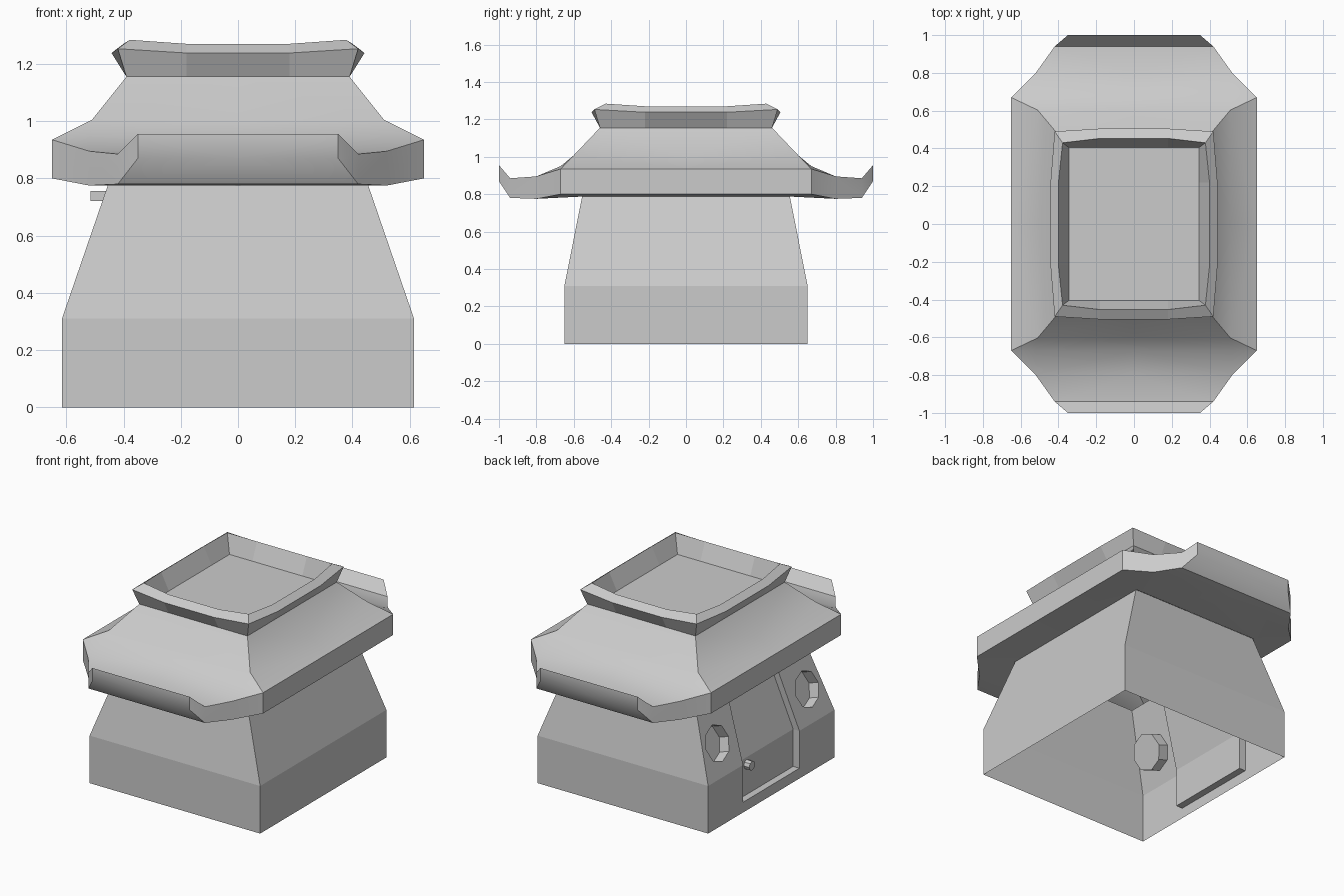
import bpy, bmesh, math
from mathutils import Vector, Matrix

if "Cube" in bpy.data.objects:
    bpy.data.objects.remove(bpy.data.objects["Cube"])


def finish(bm, name):
    me = bpy.data.meshes.new(name)
    bm.to_mesh(me)
    bm.free()
    ob = bpy.data.objects.new(name, me)
    bpy.context.collection.objects.link(ob)
    return ob


def four_way(name, pts, faces):
    """Build one quadrant (+x, +y) and mirror it in x and y."""
    bm = bmesh.new()
    for sx in (1, -1):
        for sy in (1, -1):
            vs = {k: bm.verts.new((sx * x, sy * y, z)) for k, (x, y, z) in pts.items()}
            for f in faces:
                bm.faces.new([vs[k] for k in f])
    bmesh.ops.remove_doubles(bm, verts=bm.verts, dist=1e-4)
    bmesh.ops.recalc_face_normals(bm, faces=bm.faces)
    return finish(bm, name)


def loft(name, rings):
    """Closed solid through a list of equally long rings."""
    bm = bmesh.new()
    rows = [[bm.verts.new(p) for p in r] for r in rings]
    for a, b in zip(rows, rows[1:]):
        for i in range(len(a)):
            j = (i + 1) % len(a)
            bm.faces.new((a[i], a[j], b[j], b[i]))
    bm.faces.new(rows[0])
    bm.faces.new(rows[-1])
    bmesh.ops.recalc_face_normals(bm, faces=bm.faces)
    return finish(bm, name)


def prism(name, centre, axis, radius, depth, sides=8):
    bm = bmesh.new()
    rot = Vector((0, 0, 1)).rotation_difference(Vector(axis)).to_matrix().to_4x4()
    bmesh.ops.create_cone(bm, cap_ends=True, segments=sides, radius1=radius, radius2=radius,
                          depth=depth, matrix=Matrix.Translation(centre) @ rot)
    return finish(bm, name)


# Body: tapered walls
def rect(x, y, z):
    return [(x, y, z), (-x, y, z), (-x, -y, z), (x, -y, z)]


body = loft("body", [rect(0.615, 0.65, 0), rect(0.615, 0.65, 0.31), rect(0.45, 0.555, 0.79)])

# Cutters on the left wall: door recess and two octagonal windows
slope = 0.165 / 0.48


def wall_x(z):
    return -0.615 + max(0, z - 0.31) * slope


d = 0.045
door_z = (0.067, 0.31, 0.71)
door_half = (0.29, 0.29, 0.25)
cutters = [loft("door_cutter", [
    [(wall_x(z) - 0.1, -h, z), (wall_x(z) - 0.1, h, z), (wall_x(z) + d, h, z), (wall_x(z) + d, -h, z)]
    for z, h in zip(door_z, door_half)])]
normal = Vector((-1, 0, slope)).normalized()
for s in (1, -1):
    mouth = Vector((wall_x(0.5), s * 0.462, 0.5))
    cutters.append(prism("window_cutter", mouth, normal, 0.115, 0.14))
for c in cutters:
    c.hide_render = True
    m = body.modifiers.new("cut", "BOOLEAN")
    m.operation = "DIFFERENCE"
    m.solver = "EXACT"
    m.object = c
bpy.context.view_layer.update()
body.data = bpy.data.meshes.new_from_object(body.evaluated_get(bpy.context.evaluated_depsgraph_get()))
body.modifiers.clear()
for c in cutters:
    bpy.data.objects.remove(c)

# Open the bottom and top of the body shell
bm = bmesh.new()
bm.from_mesh(body.data)
ends = [f for f in bm.faces if all(v.co.z < 1e-3 for v in f.verts) or all(v.co.z > 0.785 for v in f.verts)]
bmesh.ops.delete(bm, geom=ends, context="FACES")
bm.to_mesh(body.data)
bm.free()

# Door knob and small bar above the door
prism("door_knob", (-0.59, 0.19, 0.265), (-1, 0, 0), 0.03, 0.04)
loft("door_bar", [[(x, y, z) for x, z in ((-0.515, 0.72), (-0.515, 0.755), (-0.45, 0.755), (-0.45, 0.72))]
                  for y in (-0.2, 0.2)])

# Roof: one quadrant; t/m/s = upper rows, a-d = rim top, e-h = rim bottom, u = inner underside
P = {
    "t0": (0, .46, 1.155), "t1": (.39, .46, 1.155), "t2": (.39, 0, 1.155),
    "m0": (0, .603, 1.005), "m1": (.51, .603, 1.005), "m2": (.51, 0, 1.005),
    "s0": (0, .67, .943), "s1": (.52, .67, .95),
    "a0": (.65, 0, .935), "a": (.65, .67, .935),
    "b0": (0, .80, .895), "b": (.52, .80, .895),
    "c0": (0, .94, .885), "c": (.42, .94, .885),
    "d0": (0, 1, .955), "d": (.35, 1, .955),
    "e0": (.65, 0, .80), "e": (.65, .67, .80),
    "f0": (0, .80, .775), "f": (.52, .80, .775),
    "g0": (0, .94, .78), "g": (.42, .94, .78),
    "h0": (0, 1, .87), "h": (.35, 1, .87),
    "u0": (0, .56, .787), "u1": (.452, .56, .787), "u2": (.452, 0, .787),
}
F = """t0 t1 m1 m0,t1 t2 m2 m1,m0 m1 s1 s0,m1 m2 a0 a,m1 a s1,s0 s1 b b0,s1 a b,b0 b c c0,c0 c d d0,
a0 a e e0,a b f e,b c g f,c d h g,d d0 h0 h,h0 h g g0,g0 g f f0,f0 f u1 u0,f e u1,e e0 u2 u1"""
roof = four_way("roof", P, [f.split() for f in F.split(",")])
bpy.ops.object.select_all(action="DESELECT")
roof.select_set(True)
bpy.context.view_layer.objects.active = roof
bpy.ops.object.shade_smooth_by_angle(angle=math.radians(35))

# Crown: flared rim with bowed edges and a sunken floor
rows = [
    [(0, .46, 1.155), (.18, .46, 1.155), (.39, .46, 1.155), (.39, .22, 1.155), (.39, 0, 1.155)],
    [(0, .505, 1.238), (.18, .505, 1.238), (.42, .49, 1.253), (.442, .22, 1.238), (.442, 0, 1.238)],
    [(0, .453, 1.27), (.18, .453, 1.27), (.378, .43, 1.284), (.40, .22, 1.27), (.40, 0, 1.27)],
    [(0, .405, 1.16), (.18, .405, 1.16), (.345, .405, 1.16), (.345, .22, 1.16), (.345, 0, 1.16)],
]
pts = {(r, i): p for r, row in enumerate(rows) for i, p in enumerate(row)}
pts["mid"] = (0, 0, 1.16)
faces = [[(r, i), (r, i + 1), (r + 1, i + 1), (r + 1, i)] for r in range(3) for i in range(4)]
faces.append([(3, i) for i in range(5)] + ["mid"])
four_way("crown", pts, faces)
